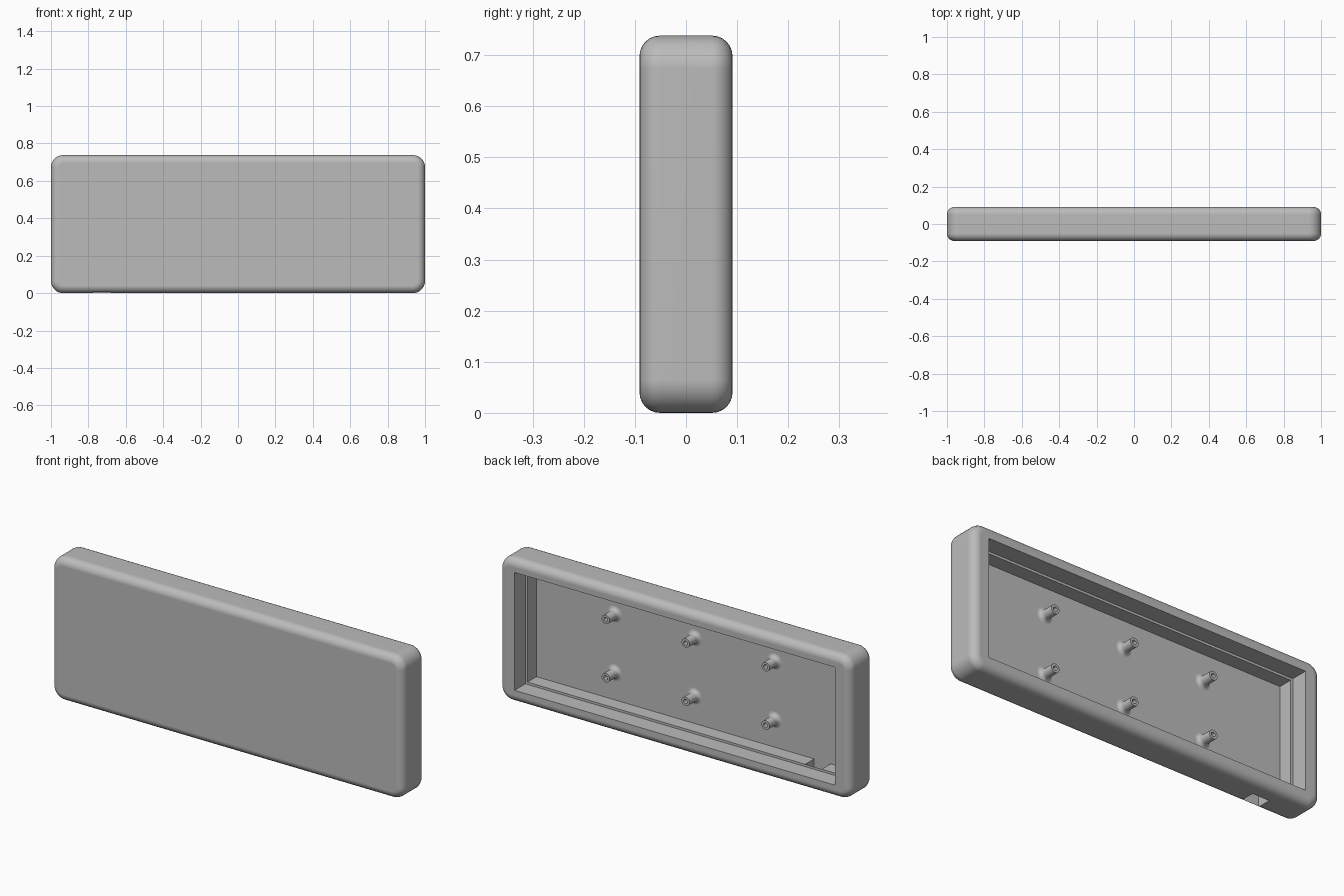
import bpy, bmesh, math
from mathutils import Vector

if "Cube" in bpy.data.objects:
    bpy.data.objects.remove(bpy.data.objects["Cube"], do_unlink=True)

HALF_X, HALF_Y, HALF_Z = 1.0, 0.091, 0.369
CORNER, FILLET = 0.065, 0.04      # outline corners, face edges
FLOOR, LEDGE = -0.07, 0.003       # y of the tray floor and of the inner step

grey = bpy.data.materials.new("plain grey")
grey.use_nodes = True
grey.diffuse_color = (0.5, 0.5, 0.5, 1)
grey.node_tree.nodes["Principled BSDF"].inputs["Base Color"].default_value = (0.5, 0.5, 0.5, 1)


def add_object(name, mesh):
    obj = bpy.data.objects.new(name, mesh)
    bpy.context.collection.objects.link(obj)
    return obj


def skin(name, rings, caps):
    """Bridge a list of closed rings of points into one mesh."""
    bm = bmesh.new()
    loops = [[bm.verts.new(p) for p in ring] for ring in rings]
    for a, b in zip(loops, loops[1:]):
        for i in range(len(a)):
            j = (i + 1) % len(a)
            bm.faces.new((a[i], a[j], b[j], b[i]))
    for loop in caps:
        bm.faces.new(loops[loop])
    bmesh.ops.recalc_face_normals(bm, faces=bm.faces)
    mesh = bpy.data.meshes.new(name)
    bm.to_mesh(mesh)
    bm.free()
    mesh.materials.append(grey)
    return mesh


def outline(inset, y, steps=8):
    """Rounded rectangle in the xz plane."""
    r = CORNER - inset
    points = []
    for k, (sx, sz) in enumerate(((1, 1), (-1, 1), (-1, -1), (1, -1))):
        for i in range(steps + 1):
            a = (k + i / steps) * math.pi / 2
            points.append((sx * (HALF_X - CORNER) + r * math.cos(a), y,
                           HALF_Z + sz * (HALF_Z - CORNER) + r * math.sin(a)))
    return points


def cut_box(target, low, high):
    """Subtract a box given by two opposite corners."""
    low, high = Vector(low), Vector(high)
    bpy.ops.mesh.primitive_cube_add(size=1, location=(low + high) / 2)
    cutter = bpy.context.object
    cutter.name = "cutter"
    cutter.scale = high - low
    cutter.hide_render = True
    mod = target.modifiers.new("cut", 'BOOLEAN')
    mod.operation, mod.solver, mod.object = 'DIFFERENCE', 'EXACT', cutter
    bpy.context.view_layer.objects.active = target
    bpy.ops.object.modifier_apply(modifier=mod.name)
    bpy.data.objects.remove(cutter, do_unlink=True)


# Outer shell with rounded edges
quarter = [i * math.pi / 12 for i in range(7)]
front = [(FILLET * (1 - math.sin(a)), -HALF_Y + FILLET * (1 - math.cos(a))) for a in quarter]
profile = front + [(inset, -y) for inset, y in reversed(front)]
case = add_object("case_shell", skin("case_shell", [outline(*p) for p in profile], (0, -1)))

# Wide back opening, narrower tray below the step, and the cable slot
for hx, hz, y0 in ((0.912, 0.303, LEDGE), (0.9, 0.291, FLOOR)):
    cut_box(case, (-hx, y0, HALF_Z - hz), (hx, 0.2, HALF_Z + hz))
cut_box(case, (-0.775, FLOOR, -0.1), (-0.68, LEDGE, 0.2))

# Screw posts with a flared foot and a blind hole
POST, FLARE, HOLE = 0.023, 0.02, 0.011
post_profile = [(POST + FLARE * (1 - math.sin(a)), FLOOR + FLARE * (1 - math.cos(a))) for a in quarter]
post_profile += [(POST, LEDGE), (HOLE, LEDGE), (HOLE, FLOOR + FLARE)]
SIDES = 24
turns = [2 * math.pi * i / SIDES for i in range(SIDES)]
post_mesh = skin("screw_post", [[(r * math.cos(a), y, r * math.sin(a)) for a in turns]
                                for r, y in post_profile], (-1,))
posts = []
for row, z in (("lower", -0.15), ("upper", 0.15)):
    for side, x in (("right", -0.455), ("middle", 0), ("left", 0.455)):
        post = add_object(f"screw_post_{row}_{side}", post_mesh)
        post.location = (x, 0, HALF_Z + z)
        posts.append(post)

# Smooth curved edges, crisp corners
bpy.ops.object.select_all(action='DESELECT')
for obj in [case] + posts:
    obj.select_set(True)
bpy.context.view_layer.objects.active = case
bpy.ops.object.shade_smooth_by_angle(angle=math.radians(30))
normals = case.modifiers.new("even_normals", 'WEIGHTED_NORMAL')
normals.keep_sharp = True
